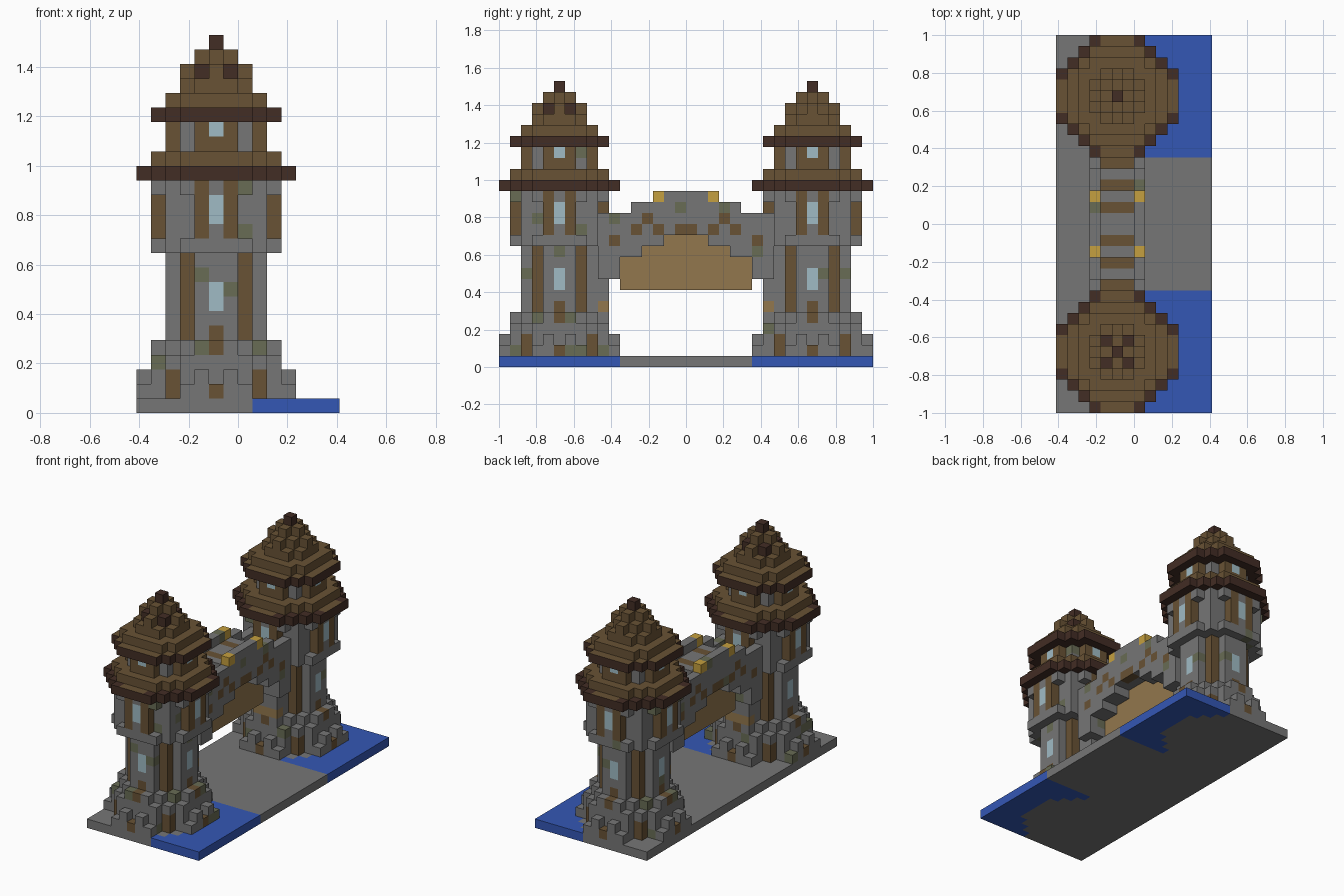
import bpy, bmesh, random
from mathutils import Vector

cube = bpy.data.objects.get("Cube")
if cube:
    bpy.data.objects.remove(cube)

random.seed(4)
U = 1 / 17                      # edge of one block
NX, NY = 14, 34                 # plan size in blocks
CX, CY = 5, 5                   # tower centre block

COLOURS = {
    "stone": (0.18, 0.18, 0.18),
    "moss": (0.14, 0.15, 0.09),
    "timber": (0.14, 0.085, 0.035),
    "dark_timber": (0.055, 0.026, 0.018),
    "gate_wood": (0.29, 0.185, 0.075),
    "water": (0.034, 0.095, 0.46),
    "glass": (0.35, 0.50, 0.56),
    "lantern": (0.56, 0.35, 0.05),
}
MATS = {}
for key, rgb in COLOURS.items():
    m = bpy.data.materials.new(key)
    m.use_nodes = True
    m.diffuse_color = (*rgb, 1)
    m.node_tree.nodes["Principled BSDF"].inputs["Base Color"].default_value = (*rgb, 1)
    MATS[key] = m
KEYS = list(COLOURS)
AXES = [Vector(v) for v in ((1, 0, 0), (0, 1, 0), (0, 0, 1))]


def build(name, cells, top_rule=None):
    """Make one mesh from the outer faces of a {block: colour} set."""
    bm = bmesh.new()
    for c, colour in cells.items():
        centre = Vector(c) + Vector((0.5, 0.5, 0.5))
        for a in range(3):
            for s in (1, -1):
                n = AXES[a] * s
                if tuple(int(round(q)) for q in Vector(c) + n) in cells:
                    continue
                u, v = AXES[(a + 1) % 3] / 2, AXES[(a + 2) % 3] / 2 * s
                mid = centre + n / 2
                pts = [mid - u - v, mid + u - v, mid + u + v, mid - u + v]
                f = bm.faces.new([bm.verts.new((p - Vector((NX / 2, NY / 2, 0))) * U) for p in pts])
                k = top_rule(c, colour) if top_rule and a == 2 and s > 0 else colour
                f.material_index = KEYS.index(k)
    bmesh.ops.remove_doubles(bm, verts=bm.verts, dist=U / 100)
    me = bpy.data.meshes.new(name)
    bm.to_mesh(me)
    bm.free()
    for k in KEYS:
        me.materials.append(MATS[k])
    ob = bpy.data.objects.new(name, me)
    bpy.context.collection.objects.link(ob)
    return ob


def disc(limit):
    """Block offsets whose squared distance is within the limit."""
    r = range(-5, 6)
    return [(x, y) for x in r for y in r if x * x + y * y <= limit]


def stone():
    return "moss" if random.random() < 0.07 else "stone"


def drum(cells, cy, limit, z0, z1, colour=None):
    """Stack round layers from z0 up to and including z1."""
    for z in range(z0, z1 + 1):
        for x, y in disc(limit):
            cells[CX + x, cy + y, z] = colour or stone()


def paint(cells, cy, a, b, levels, colour):
    """Recolour the blocks at all mirrored and turned copies of (a, b)."""
    for x, y in {(s * p, t * q) for p, q in ((a, b), (b, a)) for s in (1, -1) for t in (1, -1)}:
        for z in levels:
            if (CX + x, cy + y, z) in cells:
                cells[CX + x, cy + y, z] = colour


# Ground slab and moat, with the tower footprint cut out of the water
ground, water = {}, {}
for x in range(NX):
    for y in range(NY):
        d = min(y, NY - 1 - y)
        wet = x >= 7 and d <= 10 and (x - CX) ** 2 + (d - CY) ** 2 > 30
        (water if wet else ground)[x, y, 0] = "water" if wet else "stone"
build("ground_slab", ground)
build("moat_water", water)


def tower(side, cy):
    # Stepped footing with uneven rims
    foot = {}
    drum(foot, cy, 29, 1, 2)
    drum(foot, cy, 20, 3, 4)
    for x, y in disc(29):
        r2 = x * x + y * y
        if sorted((abs(x), abs(y))) == [3, 4]:
            for z in (1, 2):
                foot.pop((CX + x, cy + y, z), None)
        elif r2 > 24 and (x + y) % 2:
            foot.pop((CX + x, cy + y, 2), None)
        elif 12 < r2 <= 20 and (x + y) % 2 == 0 and min(abs(x), abs(y)) > 0:
            foot.pop((CX + x, cy + y, 4), None)
    paint(foot, cy, 3, 3, (1, 2), "timber")
    paint(foot, cy, 0, 5, (1,), "timber")
    paint(foot, cy, 0, 4, (4,), "timber")
    build(side + "_tower_footing", foot)

    # Lower shaft with corner posts and windows
    shaft = {}
    drum(shaft, cy, 10, 5, 10)
    paint(shaft, cy, 2, 2, range(5, 11), "timber")
    paint(shaft, cy, 0, 3, (5,), "timber")
    paint(shaft, cy, 0, 3, (7, 8), "glass")
    build(side + "_tower_shaft", shaft)

    # Overhanging upper room
    room = {}
    drum(room, cy, 20, 11, 11)
    drum(room, cy, 18, 12, 14)
    drum(room, cy, 20, 15, 15)
    paint(room, cy, 1, 4, range(12, 16), "timber")
    paint(room, cy, 0, 4, (13, 14), "glass")
    build(side + "_tower_upper_room", room)

    # Lantern room between the two roofs
    loft = {}
    drum(loft, cy, 10, 18, 19)
    paint(loft, cy, 1, 3, (18, 19), "timber")
    paint(loft, cy, 0, 3, (18,), "timber")
    paint(loft, cy, 0, 3, (19,), "glass")
    build(side + "_tower_loft", loft)

    # Lower roof: dark eave edge under brown boards
    def eave_top(c, colour):
        corner = min(abs(c[0] - CX), abs(c[1] - cy)) >= 2
        return "dark_timber" if corner and c[2] == 16 else "timber" if c[2] < 22 else colour

    lower = {}
    drum(lower, cy, 30, 16, 16, "dark_timber")
    drum(lower, cy, 20, 17, 17, "timber")
    build(side + "_tower_lower_roof", lower, eave_top)

    # Upper roof and finial
    upper = {}
    drum(upper, cy, 20, 20, 20, "dark_timber")
    for z, limit in ((21, 13), (22, 5), (23, 4), (24, 1)):
        drum(upper, cy, limit, z, z, "timber")
    if side == "front":
        paint(upper, cy, 1, 1, (23,), "dark_timber")
    upper[CX, cy, 25] = "dark_timber"
    build(side + "_tower_upper_roof", upper, eave_top)


tower("front", CY)
tower("back", NY - 1 - CY)

# Arched bridge: d counts blocks out from the middle of the span
bridge, gate, lamps = {}, {}, {}
STUDS = {(3, 13), (4, 12), (2, 12), (6, 11), (8, 11), (5, 13), (0, 12)}
for y in range(9, NY - 9):
    d = y - 17 if y >= 17 else 16 - y
    low = 12 if d < 2 else 11 if d < 4 else 10 if d < 6 else 8
    high = 15 if d < 3 else 14 if d < 5 else 13
    for x in range(3, 8):
        edge = x in (3, 7)
        for z in range(low, high + (1 if edge else 0)):
            bridge[x, y, z] = "timber" if edge and (d, z) in STUDS else stone()
        if edge:
            bridge[x, y, high] = stone()
            if d == 2:
                del bridge[x, y, high]
                lamps[x, y, high] = "lantern"
        else:
            bridge[x, y, high - 1] = "timber" if d % 2 else "stone"
            if d == 7:
                for z in (6, 7):
                    bridge[x, y, z] = "stone"
                gate[x, y, 5] = "gate_wood"
    # Hanging gate panel under the arch
    if d < 6:
        for z in range(7, low):
            gate[CX, y, z] = "gate_wood"
build("bridge", bridge)
build("gate_panel", gate)
build("bridge_lanterns", lamps)
